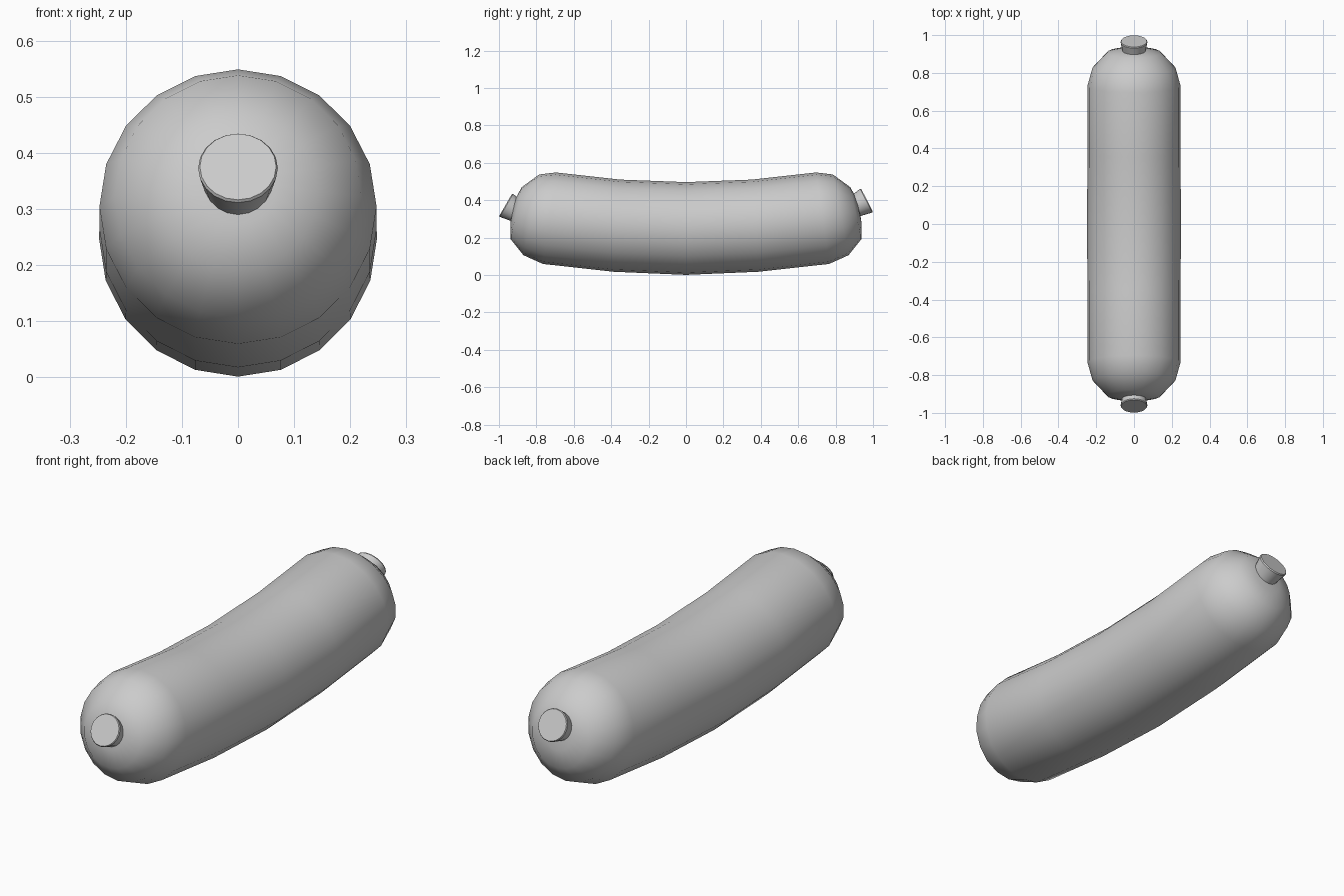
import bpy, bmesh, math
from mathutils import Vector

if "Cube" in bpy.data.objects:
    bpy.data.objects.remove(bpy.data.objects["Cube"])


def loft(name, rings, sides, angle):
    """Join rings of (centre y, centre z, radius, tilt in degrees) into a capped tube."""
    bm = bmesh.new()
    loops = []
    for y, z, r, tilt in rings:
        t = math.radians(tilt)
        up = Vector((0, -math.sin(t), math.cos(t)))
        loops.append([bm.verts.new(Vector((0, y, z))
                      + Vector((r * math.sin(a), 0, 0)) + up * r * math.cos(a))
                      for a in (2 * math.pi * i / sides for i in range(sides))])
    for a, b in zip(loops, loops[1:]):
        for i in range(sides):
            j = (i + 1) % sides
            bm.faces.new((a[i], a[j], b[j], b[i]))
    bm.faces.new(loops[0])
    bm.faces.new(loops[-1])
    bmesh.ops.recalc_face_normals(bm, faces=bm.faces)
    mesh = bpy.data.meshes.new(name)
    bm.to_mesh(mesh)
    bm.free()
    ob = bpy.data.objects.new(name, mesh)
    bpy.context.collection.objects.link(ob)
    bpy.ops.object.select_all(action='DESELECT')
    ob.select_set(True)
    bpy.context.view_layer.objects.active = ob
    bpy.ops.object.shade_smooth_by_angle(angle=math.radians(angle))
    return ob


# Bent sausage body with rounded ends
half = [(0.37, 0.264, 0.247, 4), (0.73, 0.304, 0.247, 8),
        (0.827, 0.322, 0.22, 11), (0.908, 0.331, 0.142, 12),
        (0.925, 0.342, 0.07, 12), (0.928, 0.343, 0.01, 12)]
front = [(-y, z, r, -t) for y, z, r, t in reversed(half)]
loft("sausage_body", front + [(0, 0.249, 0.248, 0)] + half, 20, 60)


# Tied ends: flared plugs with a small rim
def knot(name, side, y, z, tilt):
    t = math.radians(tilt)
    profile = [(-0.11, 0.055), (-0.066, 0.06), (-0.005, 0.071), (0, 0.068)]
    rings = [(side * (y + d * math.cos(t)), z + d * math.sin(t), r, side * tilt)
             for d, r in profile]
    loft(name, rings, 20, 30)


knot("front_knot", -1, 0.9645, 0.375, 30)
knot("back_knot", 1, 0.968, 0.400, 27)
